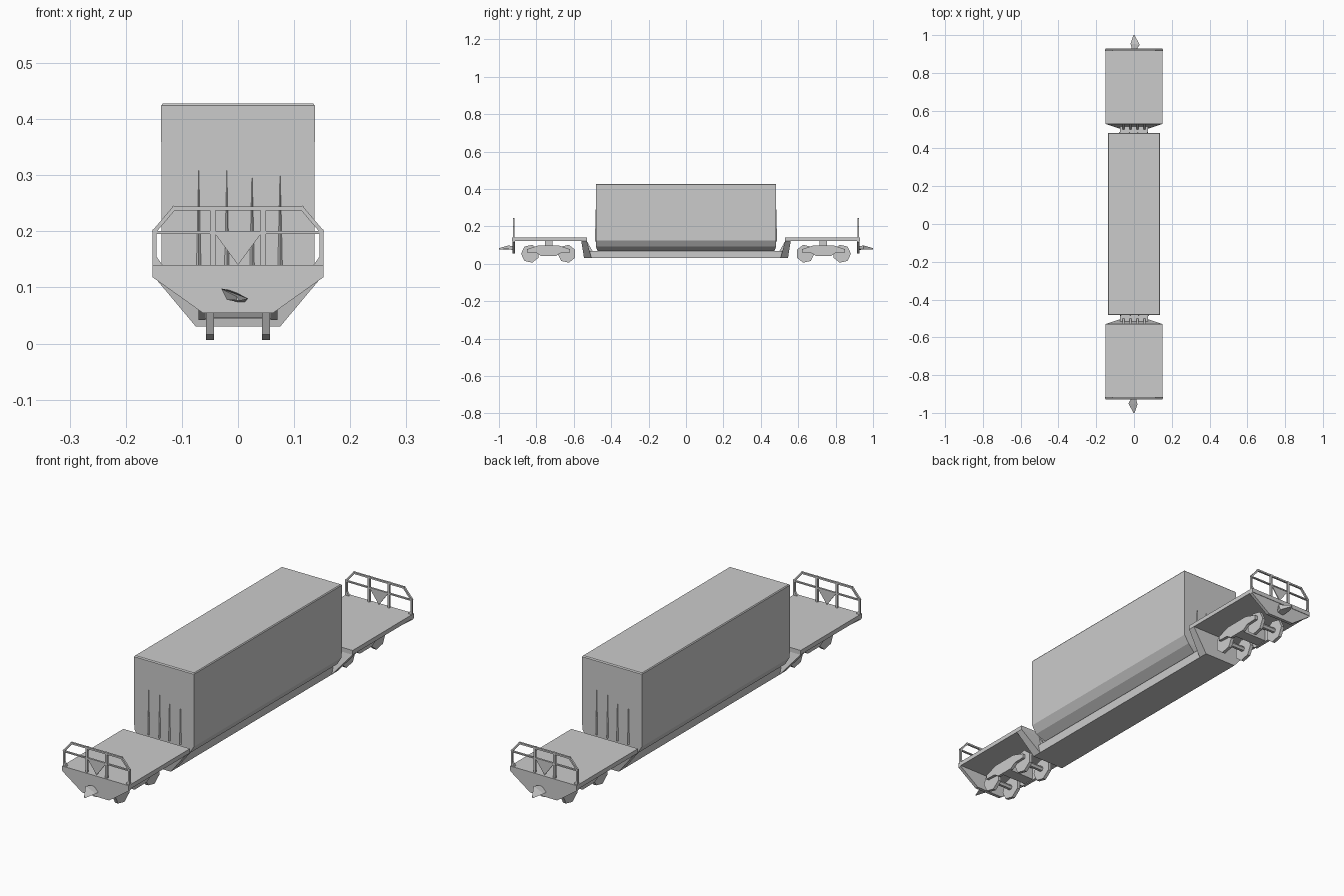
import bpy, bmesh
from math import pi, cos, sin
from mathutils import Vector

if "Cube" in bpy.data.objects:
    bpy.data.objects.remove(bpy.data.objects["Cube"])


def mesh_object(name, bm):
    bmesh.ops.recalc_face_normals(bm, faces=bm.faces)
    me = bpy.data.meshes.new(name)
    bm.to_mesh(me)
    bm.free()
    ob = bpy.data.objects.new(name, me)
    bpy.context.collection.objects.link(ob)
    return ob


def loft(name, rings):
    """Closed solid through rings with equal point counts."""
    bm = bmesh.new()
    loops = [[bm.verts.new(p) for p in r] for r in rings]
    n = len(loops[0])
    for a, b in zip(loops, loops[1:]):
        for i in range(n):
            bm.faces.new((a[i], a[(i + 1) % n], b[(i + 1) % n], b[i]))
    bm.faces.new(loops[0])
    bm.faces.new(loops[-1])
    return mesh_object(name, bm)


def slab_y(name, xz, y0, y1):
    return loft(name, [[(x, y, z) for x, z in xz] for y in (y0, y1)])


def slab_x(name, yz, x0, x1):
    return loft(name, [[(x, y, z) for y, z in yz] for x in (x0, x1)])


def box(name, x, y, z):
    return slab_y(name, [(x[0], z[0]), (x[1], z[0]), (x[1], z[1]), (x[0], z[1])], *y)


def bar(name, a, b, w=0.007):
    """Flat rail bar in an x-z plane."""
    a, b = Vector(a), Vector(b)
    d = (b - a).normalized() * w / 2
    n = Vector((-d.y, d.x))
    return slab_y(name, [a - d - n, b + d - n, b + d + n, a - d + n], 0.916, 0.924)


def wheel(name, x0, x1, y, z, r, sides):
    ring = [(y + r * cos(2 * pi * i / sides), z + r * sin(2 * pi * i / sides)) for i in range(sides)]
    return slab_x(name, ring, x0, x1)


def build_end():
    parts = []
    add = parts.append
    # deck and end plate
    add(box("end_deck", (-0.152, 0.152), (0.53, 0.93), (0.122, 0.14)))
    plate = [(-0.152, 0.139), (-0.152, 0.118), (-0.062, 0.054),
             (0.062, 0.054), (0.152, 0.118), (0.152, 0.139)]
    add(slab_y("end_plate", plate, 0.914, 0.928))
    # sloping bulkhead from the deck down to the centre sill
    add(loft("sloped_bulkhead", [
        [(-0.075, 0.505, 0.03), (0.075, 0.505, 0.03), (0.075, 0.545, 0.03), (-0.075, 0.545, 0.03)],
        [(-0.152, 0.53, 0.122), (0.152, 0.53, 0.122), (0.152, 0.56, 0.122), (-0.152, 0.56, 0.122)]]))
    for x in (-0.055, -0.018, 0.018, 0.055):
        add(slab_x("bulkhead_gusset", [(0.5, 0.069), (0.53, 0.069), (0.532, 0.125)], x - 0.005, x + 0.005))
    # railing
    outline = [(-0.149, 0.14), (-0.149, 0.2), (-0.114, 0.241),
               (0.114, 0.241), (0.149, 0.2), (0.149, 0.14)]
    for a, b in zip(outline, outline[1:]):
        add(bar("railing_frame", a, b))
    add(bar("railing_middle", (-0.149, 0.198), (0.149, 0.198), 0.005))
    for x in (-0.045, 0.045):
        add(bar("railing_post", (x, 0.14), (x, 0.241), 0.009))
    for s in (-1, 1):
        add(slab_y("railing_foot", [(s * 0.149, 0.139), (s * 0.134, 0.139), (s * 0.149, 0.16)], 0.916, 0.924))
    add(slab_y("railing_gusset", [(-0.042, 0.197), (0, 0.14), (0.042, 0.197)], 0.918, 0.922))
    # coupler
    add(loft("coupler", [
        [(-0.01, 0.92, 0.072), (0.012, 0.92, 0.078), (0.01, 0.92, 0.094)],
        [(-0.018, 0.955, 0.08), (0.02, 0.95, 0.078), (0.03, 0.95, 0.098)],
        [(-0.003, 1.0, 0.076), (0.003, 1.0, 0.077), (0.002, 1.0, 0.084)]]))
    # bogie wheels, axles, side frames and bolster
    for y in (0.637, 0.833):
        for s in (-1, 1):
            x0, x1 = sorted((s * 0.043, s * 0.057))
            add(wheel("bogie_wheel", x0, x1, y, 0.054, 0.049, 7))
        add(wheel("axle", -0.05, 0.05, y, 0.055, 0.011, 6))
    frame = [(0.62, 0.06), (0.67, 0.058), (0.695, 0.042), (0.775, 0.042), (0.8, 0.058),
             (0.85, 0.06), (0.85, 0.078), (0.79, 0.098), (0.68, 0.098), (0.62, 0.078)]
    for s in (-1, 1):
        x0, x1 = sorted((s * 0.058, s * 0.07))
        add(slab_x("bogie_side_frame", frame, x0, x1))
    add(box("bogie_bolster", (-0.06, 0.06), (0.71, 0.76), (0.045, 0.095)))
    add(box("bogie_pivot", (-0.02, 0.02), (0.715, 0.755), (0.09, 0.125)))
    # vertical stiffeners on the container end wall
    for x in (-0.075, -0.025, 0.02, 0.07):
        add(loft("container_end_rib", [
            [(x - 0.009, 0.477, 0.12), (x + 0.009, 0.477, 0.12), (x, 0.487, 0.12)],
            [(x - 0.003, 0.479, 0.31), (x + 0.003, 0.479, 0.31), (x, 0.482, 0.31)]]))
    return parts


# matching ends: build at +y, then turn a copy to the front
for part in build_end():
    twin = part.copy()
    twin.name = "front_" + part.name
    twin.rotation_euler.z = pi
    bpy.context.collection.objects.link(twin)

# low centre sill under the load
slab_x("centre_sill", [(-0.545, 0.03), (0.545, 0.03), (0.52, 0.069), (-0.52, 0.069)], -0.075, 0.075)

# container with its lower sides drawn in


def rect(hx, hy, z):
    return [(-hx, -hy, z), (hx, -hy, z), (hx, hy, z), (-hx, hy, z)]


loft("container_body", [rect(0.078, 0.472, 0.068), rect(0.115, 0.482, 0.092), rect(0.136, 0.482, 0.125),
                        rect(0.137, 0.482, 0.424), rect(0.134, 0.478, 0.428)])
